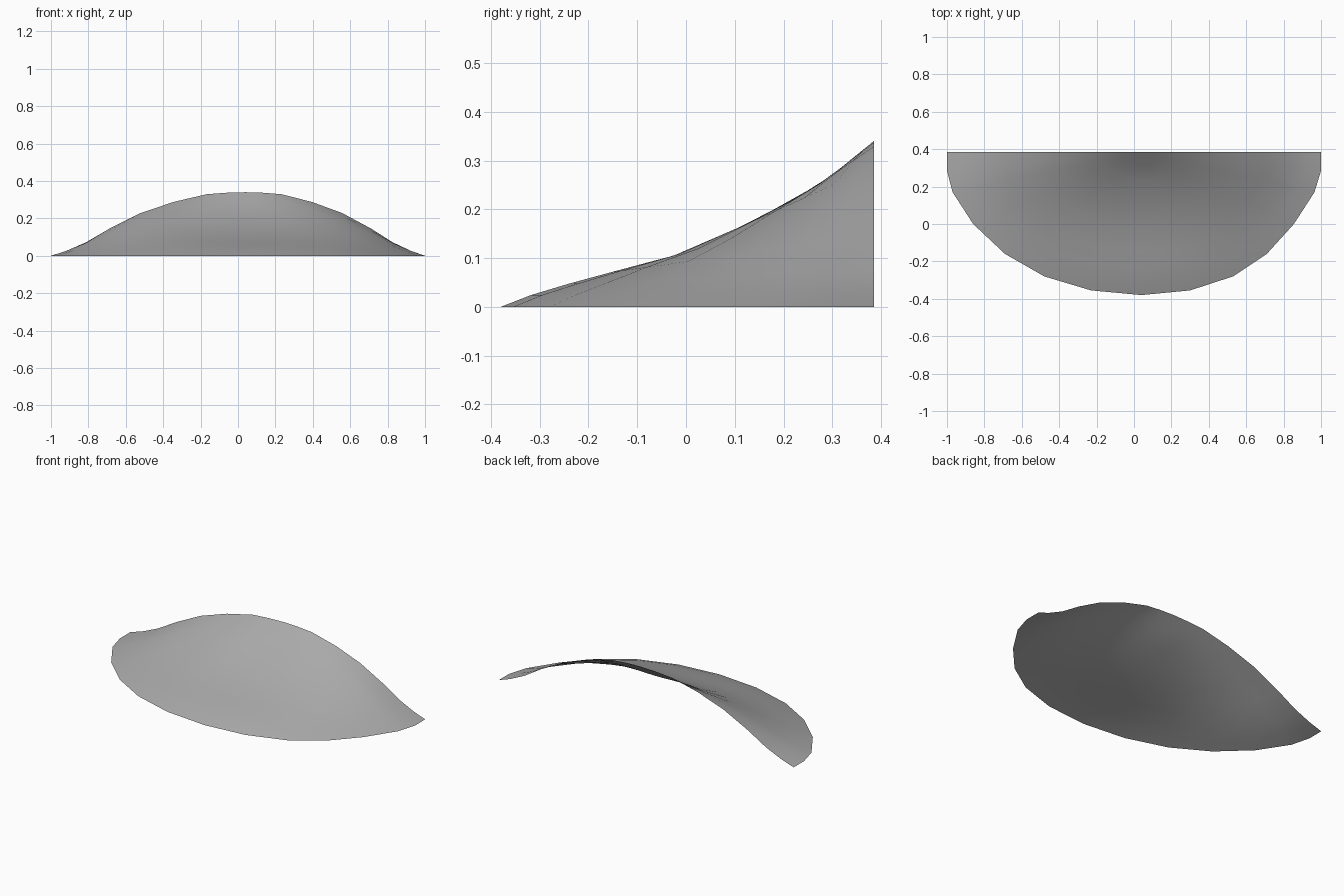
import bpy
import bmesh

cube = bpy.data.objects.get("Cube")
if cube:
    bpy.data.objects.remove(cube, do_unlink=True)

# Rim outline on the ground, shared depths for both halves
RIM_Y = [0.385, 0.285, 0.17, 0.0, -0.16, -0.28, -0.355]
LEFT_X = [1.0, 1.0, 0.965, 0.855, 0.71, 0.53, 0.3]
RIGHT_X = [-1.0, -1.0, -0.97, -0.86, -0.69, -0.48, -0.23]
PEAK_X, BACK_Y, FRONT_Y = 0.04, 0.385, -0.38

# Height from peak to rim: domed towards the sides, swept towards the front
STEPS = [0.1, 0.2, 0.37, 0.54, 0.7, 0.82, 0.92, 1.0]
SIDE_Z = [0.337, 0.329, 0.288, 0.228, 0.145, 0.072, 0.027, 0.0]
FRONT_Z = [0.278, 0.223, 0.16, 0.104, 0.072, 0.047, 0.024, 0.0]
PEAK_Z = 0.34

rim = list(zip(RIGHT_X, RIM_Y)) + [(PEAK_X, FRONT_Y)]
rim += list(zip(LEFT_X, RIM_Y))[::-1]

# Spokes of the curved sheet
bm = bmesh.new()
peak = bm.verts.new((PEAK_X, BACK_Y, PEAK_Z))
spokes = []
for x, y in rim:
    forward = (BACK_Y - y) / (BACK_Y - FRONT_Y)
    spokes.append([
        bm.verts.new((PEAK_X + (x - PEAK_X) * t,
                      BACK_Y + (y - BACK_Y) * t,
                      side + (front - side) * forward))
        for t, side, front in zip(STEPS, SIDE_Z, FRONT_Z)])

# Skin between neighbouring spokes
for a, b in zip(spokes, spokes[1:]):
    bm.faces.new((peak, a[0], b[0]))
    for k in range(len(STEPS) - 1):
        bm.faces.new((a[k], a[k + 1], b[k + 1], b[k]))
for face in bm.faces:
    face.smooth = True

mesh = bpy.data.meshes.new("curved_shell")
bm.to_mesh(mesh)
bm.free()
shell = bpy.data.objects.new("curved_shell", mesh)
bpy.context.collection.objects.link(shell)

# Plain grey
grey = bpy.data.materials.new("plain_grey")
grey.use_nodes = True
grey.diffuse_color = (0.4, 0.4, 0.4, 1)
for node in grey.node_tree.nodes:
    if node.type == "BSDF_PRINCIPLED":
        node.inputs["Base Color"].default_value = (0.4, 0.4, 0.4, 1)
mesh.materials.append(grey)
